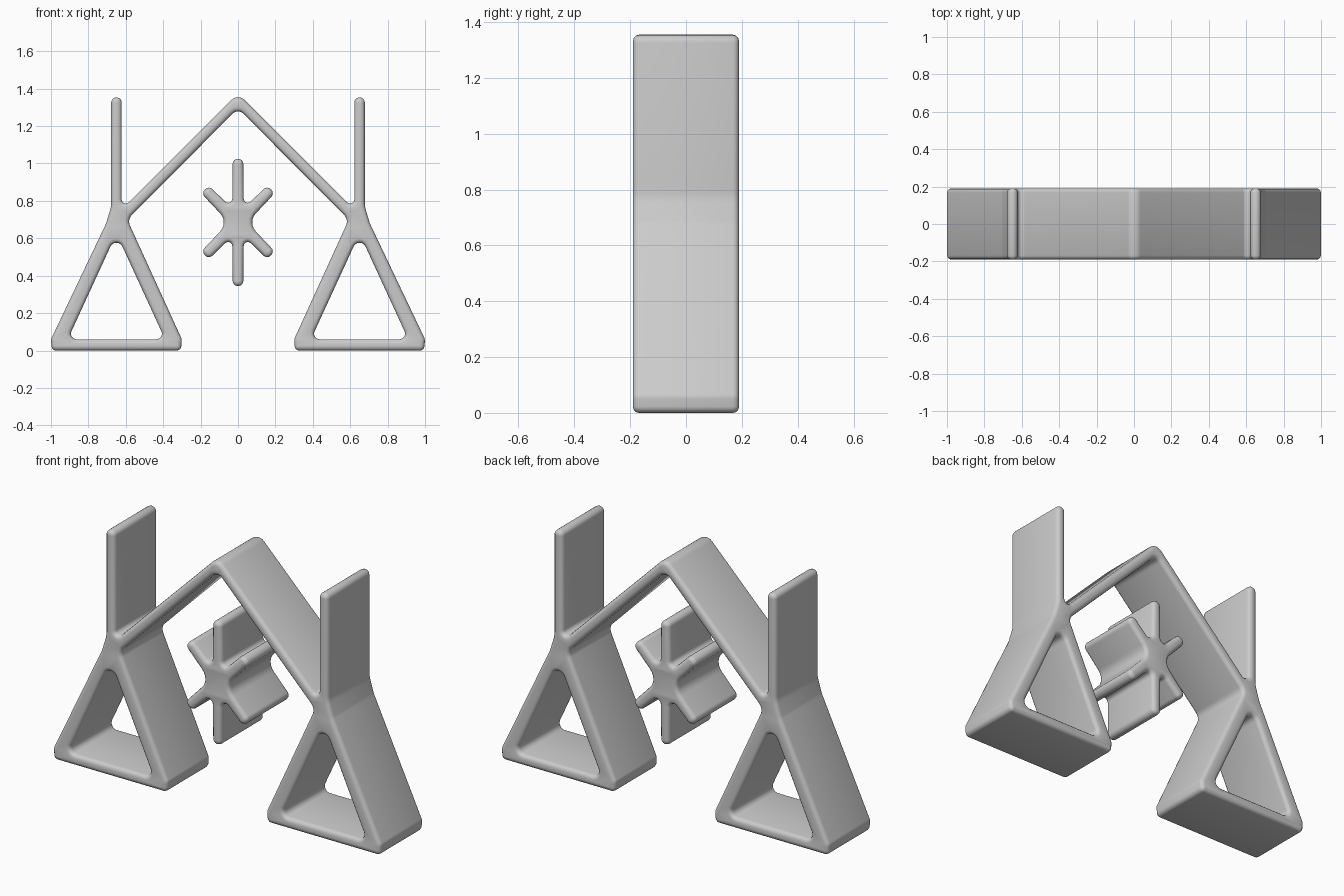
import bpy
from math import sin, tan
from mathutils import Matrix, Vector

DEPTH = 0.19    # half the depth from front to back
ROUND = 0.022   # rounding of the front and back edges

cube = bpy.data.objects.get("Cube")
if cube:
    bpy.data.objects.remove(cube, do_unlink=True)

grey = bpy.data.materials.new("plain grey")
grey.use_nodes = True
grey.diffuse_color = (0.6, 0.6, 0.6, 1)
grey.node_tree.nodes["Principled BSDF"].inputs["Base Color"].default_value = (0.6, 0.6, 0.6, 1)


def fillet(corners, steps=6):
    """Round every (x, z, radius) corner of a closed outline."""
    out = []
    for i, (x, z, r) in enumerate(corners):
        p = Vector((x, z))
        a = Vector(corners[i - 1][:2]) - p
        b = Vector(corners[(i + 1) % len(corners)][:2]) - p
        half = a.angle(b) / 2
        t = min(r / tan(half), 0.48 * a.length, 0.48 * b.length)
        r = t * tan(half)
        a, b = a.normalized(), b.normalized()
        centre = p + (a + b).normalized() * r / sin(half)
        start, end = p + a * t - centre, p + b * t - centre
        out += [centre + start.slerp(end, k / steps).normalized() * r
                for k in range(steps + 1)]
    return out


def mirror_x(corners):
    return [(-x, z, r) for x, z, r in reversed(corners)]


def extrude_outlines(name, outlines):
    """Fill the outlines, extrude them front to back and round the edges."""
    curve = bpy.data.curves.new(name, "CURVE")
    curve.dimensions = "2D"
    curve.fill_mode = "BOTH"
    curve.extrude = DEPTH - ROUND
    curve.bevel_depth = ROUND
    curve.bevel_resolution = 2
    curve.offset = -ROUND
    for corners in outlines:
        points = fillet(corners)
        spline = curve.splines.new("POLY")
        spline.points.add(len(points) - 1)
        for point, p in zip(spline.points, points):
            point.co = (p.x, p.y, 0, 1)
        spline.use_cyclic_u = True
    obj = bpy.data.objects.new(name, curve)
    bpy.context.collection.objects.link(obj)
    bpy.ops.object.select_all(action="DESELECT")
    obj.select_set(True)
    bpy.context.view_layer.objects.active = obj
    bpy.ops.object.convert(target="MESH")
    obj = bpy.context.object
    obj.name = name
    obj.data.transform(Matrix.Rotation(1.5707963, 4, "X"))
    obj.data.materials.clear()
    obj.data.materials.append(grey)
    # Join the caps to the sides
    bpy.ops.object.mode_set(mode="EDIT")
    bpy.ops.mesh.select_all(action="SELECT")
    bpy.ops.mesh.remove_doubles(threshold=0.0002)
    bpy.ops.mesh.normals_make_consistent(inside=False)
    bpy.ops.object.mode_set(mode="OBJECT")
    bpy.ops.object.shade_smooth_by_angle(angle=0.7)


# Frame: arch, upright posts and triangular feet in one outline
half = [
    (-0.622, 0.755, 0.022), (-0.622, 1.353, 0.027), (-0.678, 1.353, 0.027),  # post
    (-0.678, 0.77, 0.15), (-0.705, 0.68, 0.1),                               # joint
    (-1.0, 0.06, 0.04), (-0.995, 0.0, 0.025),                                # foot
    (-0.305, 0.0, 0.025), (-0.30, 0.06, 0.04),
    (-0.592, 0.70, 0.05),                                                    # arch root
]
frame = [(0, 1.375, 0.05)] + half + [(0, 1.295, 0.04)] + mirror_x(half)
hole = [(-0.65, 0.625, 0.035), (-0.91, 0.06, 0.03), (-0.39, 0.06, 0.03)]
extrude_outlines("frame", [frame, hole, mirror_x(hole)])

# Star: six arms, mirrored from one quarter
mid = 0.685
quarter = [(0.028, 0.34, 0.027), (0.031, 0.075, 0.022),
           (0.156, 0.197, 0.028), (0.197, 0.156, 0.028)]
side = quarter + [(0.05, 0, 0.07)] + [(x, -z, r) for x, z, r in reversed(quarter)]
star = [(x, mid + z, r) for x, z, r in side + mirror_x(side)]
extrude_outlines("star", [star])
